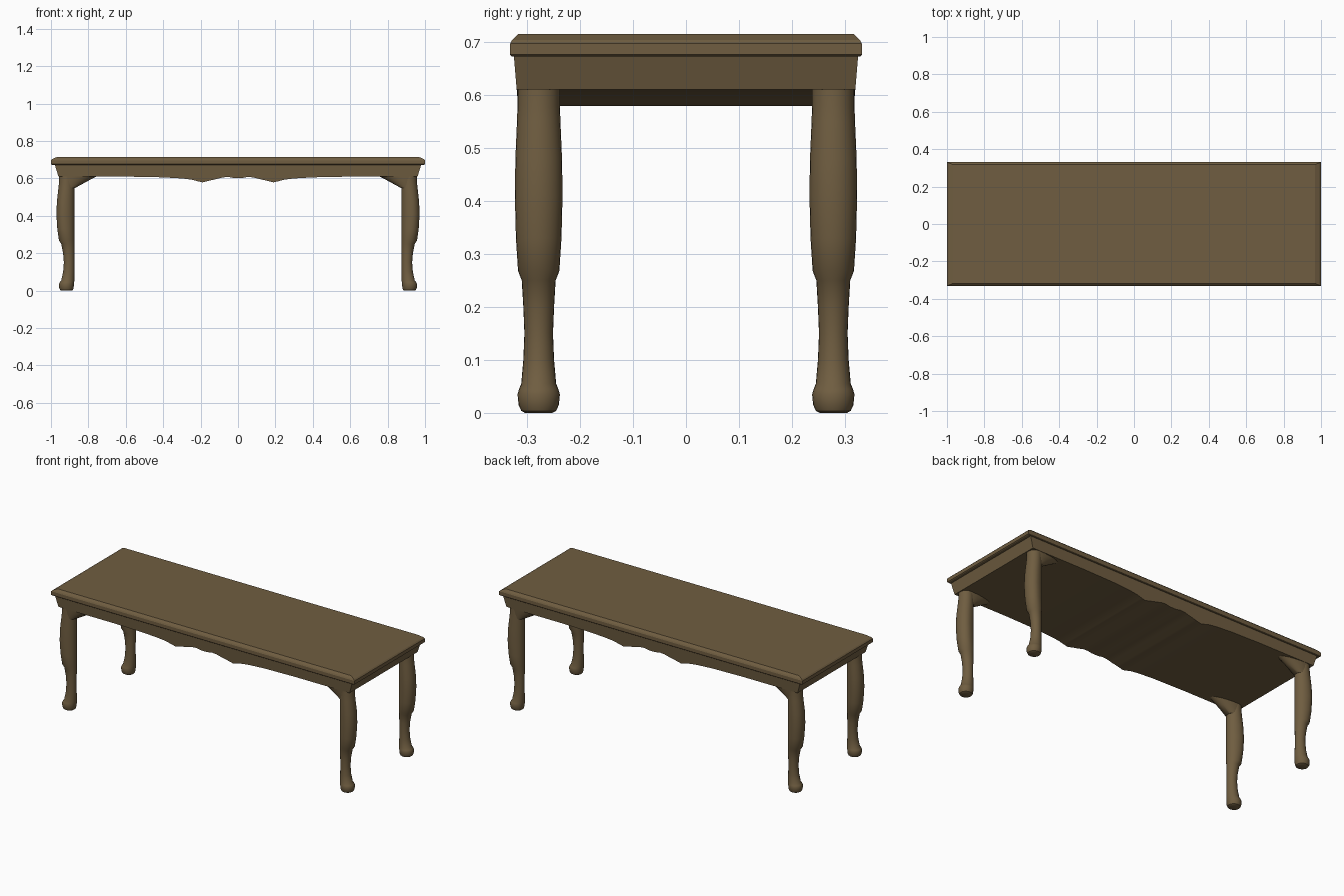
import bpy, bmesh, math

if "Cube" in bpy.data.objects:
    bpy.data.objects.remove(bpy.data.objects["Cube"])

wood = bpy.data.materials.new("wood")
wood.diffuse_color = (0.16, 0.11, 0.052, 1)
wood.use_nodes = True
wood.node_tree.nodes["Principled BSDF"].inputs["Base Color"].default_value = wood.diffuse_color


def make(name, bm, smooth=True):
    bmesh.ops.recalc_face_normals(bm, faces=bm.faces)
    me = bpy.data.meshes.new(name)
    bm.to_mesh(me)
    bm.free()
    ob = bpy.data.objects.new(name, me)
    bpy.context.collection.objects.link(ob)
    me.materials.append(wood)
    if smooth:
        bpy.ops.object.select_all(action='DESELECT')
        bpy.context.view_layer.objects.active = ob
        ob.select_set(True)
        bpy.ops.object.shade_smooth_by_angle(angle=math.radians(35))
    return ob


def loft(bm, rings):
    """Join rings of points into a closed solid."""
    vs = [[bm.verts.new(p) for p in r] for r in rings]
    n = len(vs[0])
    for a, b in zip(vs, vs[1:]):
        for i in range(n):
            j = (i + 1) % n
            bm.faces.new((a[i], a[j], b[j], b[i]))
    bm.faces.new(vs[0][::-1])
    bm.faces.new(vs[-1])


# table top with bevelled upper rim
bm = bmesh.new()
loft(bm, [[(sx * x, sy * y, z) for sx, sy in ((-1, -1), (1, -1), (1, 1), (-1, 1))]
          for x, y, z in ((0.995, 0.329, 0.673), (1.0, 0.332, 0.676), (1.0, 0.332, 0.697),
                          (0.993, 0.328, 0.704), (0.968, 0.317, 0.715))])
make("table_top", bm, False)

# tapered apron block, its scalloped underside running right across
half = [(0, 0.602), (0.025, 0.603), (0.05, 0.608), (0.08, 0.606), (0.11, 0.598),
        (0.15, 0.589), (0.19, 0.579), (0.215, 0.585), (0.25, 0.594), (0.30, 0.600),
        (0.40, 0.606), (0.60, 0.610), (0.96, 0.610)]
outline = [(-x, z) for x, z in half[:0:-1]] + half


def apron_y(z):
    return 0.317 + (z - 0.58) * 0.084


bm = bmesh.new()
loft(bm, [[(x, -apron_y(z), z), (x, apron_y(z), z),
           (x * 0.98 / 0.96, apron_y(0.675), 0.675),
           (x * 0.98 / 0.96, -apron_y(0.675), 0.675)] for x, z in outline])
make("apron", bm)

# legs: height, inner x, outer x, half width in y
LEG = [(0.0, 0.889, 0.944, 0.026), (0.004, 0.883, 0.951, 0.033), (0.015, 0.879, 0.956, 0.038),
       (0.035, 0.877, 0.957, 0.040), (0.045, 0.876, 0.953, 0.037), (0.055, 0.875, 0.945, 0.033),
       (0.10, 0.875, 0.935, 0.029), (0.15, 0.875, 0.931, 0.027), (0.20, 0.875, 0.935, 0.029),
       (0.25, 0.875, 0.945, 0.032), (0.268, 0.875, 0.957, 0.039), (0.33, 0.875, 0.966, 0.043),
       (0.41, 0.875, 0.971, 0.045), (0.48, 0.875, 0.968, 0.044), (0.55, 0.875, 0.960, 0.041),
       (0.58, 0.875, 0.957, 0.040), (0.612, 0.875, 0.956, 0.040)]
# knee bracket flaring inwards below the apron
BRACKET = [(0.548, 0.873, 0.94, 0.034), (0.58, 0.815, 0.95, 0.038), (0.612, 0.755, 0.954, 0.040)]


def leg_ring(z, xi, xo, ry, sx, sy, n=24):
    cx = xo - min((xo - xi) / 2, 0.04)
    pts = []
    for i in range(n):
        c, s = math.cos(math.tau * i / n), math.sin(math.tau * i / n)
        x = cx + c * ((xo - cx) if c > 0 else (cx - xi))
        pts.append((sx * x, sy * (0.278 + ry * s), z))
    return pts


for sx, side in ((-1, "left"), (1, "right")):
    for sy, end in ((-1, "front"), (1, "back")):
        for part, table in (("leg", LEG), ("leg_bracket", BRACKET)):
            bm = bmesh.new()
            loft(bm, [leg_ring(*row, sx, sy) for row in table])
            make(f"{end}_{side}_{part}", bm)
